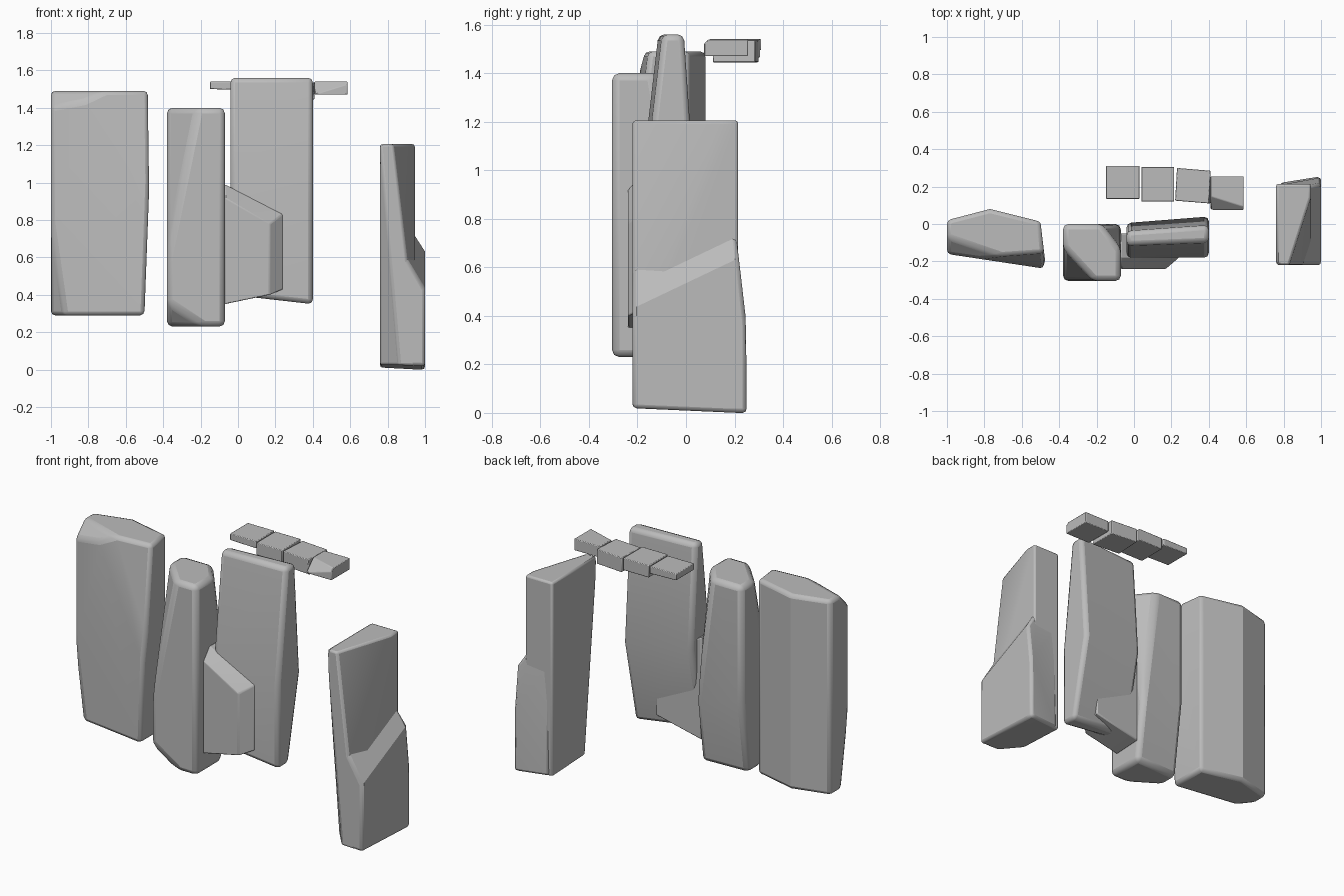
import bpy, bmesh
from mathutils import Vector

if "Cube" in bpy.data.objects:
    bpy.data.objects.remove(bpy.data.objects["Cube"])

# One grey stone colour
stone = bpy.data.materials.new("stone grey")
stone.use_nodes = True
COLOR = (0.5, 0.5, 0.5, 1)
stone.diffuse_color = COLOR
stone.node_tree.nodes["Principled BSDF"].inputs["Base Color"].default_value = COLOR


def finish(name, bm, bevel):
    """Turn a bmesh into a worn stone with soft edges."""
    bmesh.ops.recalc_face_normals(bm, faces=bm.faces)
    mesh = bpy.data.meshes.new(name)
    bm.to_mesh(mesh)
    bm.free()
    mesh.materials.append(stone)
    ob = bpy.data.objects.new(name, mesh)
    bpy.context.collection.objects.link(ob)
    mod = ob.modifiers.new("worn edges", "BEVEL")
    mod.width, mod.segments = bevel, 2
    mod.limit_method, mod.angle_limit = "ANGLE", 0.6
    bpy.ops.object.select_all(action="DESELECT")
    ob.select_set(True)
    bpy.context.view_layer.objects.active = ob
    bpy.ops.object.shade_smooth_by_angle(angle=0.4)
    return ob


def hewn(name, low, high, cuts=(), bevel=0.025):
    """A block chipped by planes, each given by three points."""
    bm = bmesh.new()
    bmesh.ops.create_cube(bm, size=1)
    low, high = Vector(low), Vector(high)
    mid = (low + high) / 2
    for v in bm.verts:
        v.co = mid + v.co * (high - low)
    for cut in cuts:
        a, b, c = map(Vector, cut)
        normal = (b - a).cross(c - a).normalized()
        if normal.dot(mid - a) > 0:
            normal.negate()
        res = bmesh.ops.bisect_plane(
            bm, geom=bm.verts[:] + bm.edges[:] + bm.faces[:],
            plane_co=a, plane_no=normal, clear_outer=True)
        edges = [e for e in res["geom_cut"] if isinstance(e, bmesh.types.BMEdge)]
        bmesh.ops.holes_fill(bm, edges=edges)
    bmesh.ops.remove_doubles(bm, verts=bm.verts, dist=0.012)
    return finish(name, bm, bevel)


def hull(name, points, bevel):
    """A block wrapped around its corner points."""
    bm = bmesh.new()
    for p in points:
        bm.verts.new(p)
    bmesh.ops.convex_hull(bm, input=bm.verts)
    bmesh.ops.dissolve_limit(bm, angle_limit=0.05, verts=bm.verts, edges=bm.edges)
    return finish(name, bm, bevel)


def wall(x1, y1, x2, y2):
    """Upright cutting plane along a line on the ground."""
    return (x1, y1, 0), (x2, y2, 0), (x1, y1, 1)


# Broad slab on the far right side
hewn("broad_slab", (-1, -.24, .29), (-.47, .08, 1.49), [
    wall(-1, .02, -.77, .08), wall(-.77, .08, -.49, .01),
    wall(-1, -.16, -.47, -.24), wall(-.5, .01, -.47, -.24),
    ((-.77, -.18, 1.46), (-.47, -.23, .85), (-.5, -.16, 1.46)),
    ((-1, -.16, 1.4), (-.77, -.18, 1.46), (-1, -.08, 1.48)),
    ((-1, -.16, .8), (-.93, -.17, .3), (-1, -.08, .3)),
    ((-.5, 0, .3), (-.47, 0, 1.1), (-.5, -.2, .3)),
], .022)

# Square pillar with tapering chipped corners
hewn("square_pillar", (-.38, -.305, .23), (-.07, 0, 1.4), [
    ((-.22, -.305, 1.38), (-.38, -.305, .6), (-.38, -.13, 1.38)),
    ((-.17, 0, 1.38), (-.07, -.13, 1.38), (-.07, 0, .6)),
    ((-.38, -.305, .36), (-.2, -.305, .24), (-.38, -.18, .23)),
    ((-.38, 0, .7), (-.07, 0, .6), (-.3, -.06, .23)),
], .03)

# Tall pillar, widest at a fold around its middle
hewn("tall_pillar", (-.04, -.18, .35), (.4, .04, 1.56), [
    ((-.04, -.18, 1), (.4, -.18, .86), (.36, -.1, 1.56)),
    ((-.04, 0, 1), (.4, .04, .87), (.36, -.01, 1.56)),
    ((.05, .01, .9), (.4, .04, .87), (.3, -.08, .36)),
    ((-.04, -.1, .4), (.4, -.1, .35), (-.04, 0, .4)),
])

# Wedge leaning on the front of the tall pillar
front = [(-.07, .92), (.17, .78), (.17, .4), (-.07, .35)]
back = [(-.07, .99), (.24, .83), (.24, .43), (-.07, .36)]
hull("front_wedge", [(x, -.24, z) for x, z in front]
     + [(x, y, z) for x, z in back for y in (-.18, -.05)], .006)

# Separate pillar: upright part and the thicker foot beside it
floor_cut = ((.76, -.22, .03), (.76, .23, .01), (.97, .23, 0))
corner_cut = ((.765, -.22, 1.15), (.86, -.22, .03), (.76, -.1, .03))
hewn("lone_pillar", (.76, -.22, 0), (.945, .215, 1.205), [
    ((.83, -.22, 1.2), (.945, .14, 1.2), (.945, -.12, .5)),
    corner_cut, floor_cut,
], .012)
hewn("lone_pillar_foot", (.78, -.22, 0), (1, .25, .75), [
    ((1, -.22, .43), (1, .2, .63), (.94, .16, .71)),
    ((.94, .21, .7), (1, .22, .62), (.9, .25, .35)),
    ((.78, .21, .6), (1, .25, .3), (.78, .22, 0)),
    corner_cut, floor_cut,
], .02)

# Row of four small bricks
hewn("brick_1", (-.15, .135, 1.46), (.03, .31, 1.54), [
    ((-.15, .135, 1.5), (-.15, .31, 1.5), (.03, .2, 1.495))], .004)
hewn("brick_2", (.04, .12, 1.465), (.215, .305, 1.54), bevel=.004)
hewn("brick_3", (.22, .11, 1.445), (.41, .3, 1.535), [
    wall(.22, .125, .4, .11), wall(.225, .3, .405, .285),
    wall(.22, .125, .23, .3)], .004)
hewn("brick_4", (.41, .075, 1.47), (.585, .255, 1.54), [
    ((.41, .075, 1.48), (.585, .075, 1.525), (.5, .12, 1.54))], .004)
